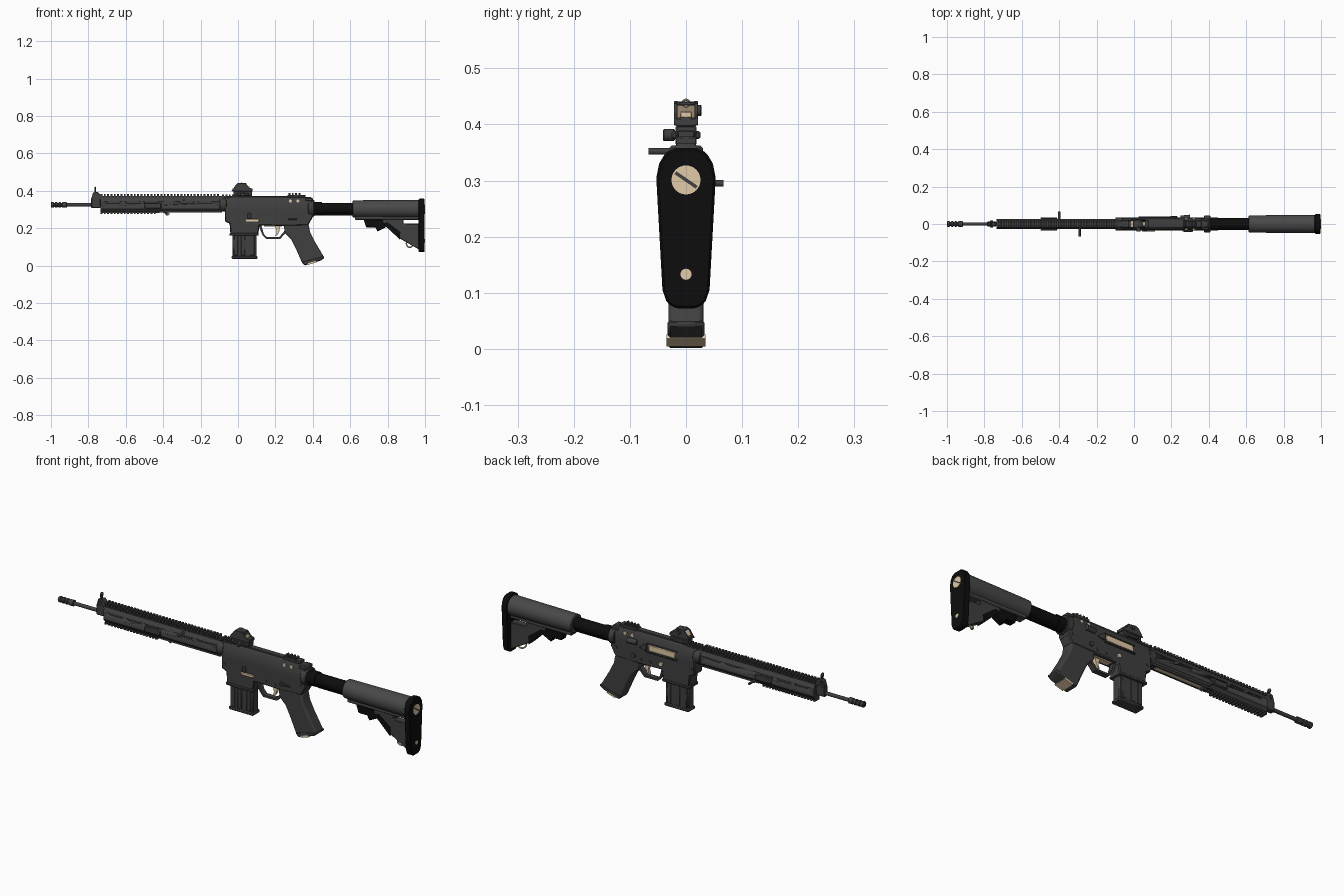
import bpy, bmesh, math
from mathutils import Vector


def material(name, c):
    m = bpy.data.materials.new(name)
    m.diffuse_color = (*c, 1)
    return m


GREY = material("gunmetal grey", (0.050, 0.050, 0.052))
MID = material("stock grey", (0.066, 0.066, 0.068))
BLACK = material("matte black", (0.004, 0.004, 0.004))
TAN = material("pale brass", (0.76, 0.59, 0.39))


def finish(bm, name, mat, bevel=0, seg=1):
    bmesh.ops.recalc_face_normals(bm, faces=bm.faces)
    me = bpy.data.meshes.new(name)
    bm.to_mesh(me)
    bm.free()
    me.materials.append(mat)
    ob = bpy.data.objects.new(name, me)
    bpy.context.collection.objects.link(ob)
    if bevel:
        b = ob.modifiers.new("bevel", 'BEVEL')
        b.width, b.segments, b.limit_method = bevel, seg, 'ANGLE'
    return ob


def prism(name, pts, lo, hi, mat, axis='y', bevel=0, seg=1):
    """Extrude an (x,z) outline along y, or a (y,z) outline along x."""
    bm = bmesh.new()
    at = (lambda a, b, t: (a, t, b)) if axis == 'y' else (lambda a, b, t: (t, a, b))
    A = [bm.verts.new(at(a, b, lo)) for a, b in pts]
    B = [bm.verts.new(at(a, b, hi)) for a, b in pts]
    bm.faces.new(A)
    bm.faces.new(B[::-1])
    for i in range(len(pts)):
        j = (i + 1) % len(pts)
        bm.faces.new((A[i], B[i], B[j], A[j]))
    return finish(bm, name, mat, bevel, seg)


def mirrored(half):
    return half + [(-y, z) for y, z in reversed(half)]


def boxes(name, dims, mat, bevel=0):
    """Boxes given as (x0, x1, y0, y1, z0, z1), in one object."""
    bm = bmesh.new()
    for x0, x1, y0, y1, z0, z1 in dims:
        vs = bmesh.ops.create_cube(bm, size=1)['verts']
        for v in vs:
            v.co = ((x0 + x1) / 2 + v.co.x * (x1 - x0), (y0 + y1) / 2 + v.co.y * (y1 - y0),
                    (z0 + z1) / 2 + v.co.z * (z1 - z0))
    return finish(bm, name, mat, bevel)


def cyl(name, p, q, r, mat, n=20, r2=None, bevel=0):
    p, q = Vector(p), Vector(q)
    bm = bmesh.new()
    bmesh.ops.create_cone(bm, cap_ends=True, segments=n, radius1=r, radius2=r if r2 is None else r2,
                          depth=(q - p).length)
    rot = Vector((0, 0, 1)).rotation_difference(q - p).to_matrix()
    for v in bm.verts:
        v.co = rot @ v.co + (p + q) / 2
    return finish(bm, name, mat, bevel)


def ring(name, loc, R, r, mat, rot=(math.pi / 2, 0, 0)):
    bpy.ops.mesh.primitive_torus_add(location=loc, rotation=rot, major_radius=R, minor_radius=r,
                                     major_segments=20, minor_segments=8)
    ob = bpy.context.object
    ob.name = name
    ob.data.materials.append(mat)


def teeth(x0, x1, pitch, w, z0, z1):
    n = int((x1 - x0) / pitch)
    return [(x0 + i * pitch, x0 + i * pitch + pitch * 0.55, -w, w, z0, z1) for i in range(n)]


# Barrel and muzzle device
ZB = 0.325
cyl("barrel", (-0.93, 0, ZB), (-0.08, 0, ZB), 0.009, GREY)
cyl("muzzle_core", (-0.998, 0, ZB), (-0.915, 0, ZB), 0.011, GREY)
for i, (a, b) in enumerate([(-1.0, -0.985), (-0.978, -0.966), (-0.959, -0.947), (-0.940, -0.915)]):
    cyl(f"muzzle_ring_{i}", (a, 0, ZB), (b, 0, ZB), 0.015, GREY, bevel=0.002)
cyl("muzzle_bore", (-1.0, 0, ZB), (-0.9995, 0, ZB), 0.007, BLACK)

# Gas block and front sight
boxes("gas_block", [(-0.785, -0.735, -0.013, 0.013, 0.308, 0.362)], GREY, 0.004)
prism("front_sight_base", [(-0.785, 0.355), (-0.73, 0.355), (-0.735, 0.38), (-0.75, 0.395), (-0.775, 0.39)],
      -0.012, 0.012, GREY, bevel=0.002)
boxes("front_sight_post", [(-0.768, -0.758, -0.004, 0.004, 0.385, 0.412)], GREY)
ring("front_sight_ring", (-0.763, 0, 0.410), 0.010, 0.003, GREY, (0, math.pi / 2, 0))
cyl("front_sight_knob", (-0.763, -0.018, 0.375), (-0.763, 0.018, 0.375), 0.008, GREY)

# Handguard with pocketed slots
hand = prism("handguard", mirrored([(0.015, 0.288), (0.027, 0.303), (0.027, 0.343), (0.015, 0.362)]),
             -0.735, -0.085, GREY, 'x')
slots = []
for x in (-0.70, -0.60, -0.50, -0.31, -0.21):
    slots += [(x, x + 0.07, s * 0.028 - 0.006, s * 0.028 + 0.006, 0.333, 0.343) for s in (-1, 1)]
cutter = boxes("slot_cutter", slots, GREY)
cutter.hide_render = True
cutter.hide_viewport = False
cutter.display_type = 'WIRE'
bo = hand.modifiers.new("slots", 'BOOLEAN')
bo.object, bo.operation, bo.solver = cutter, 'DIFFERENCE', 'EXACT'
boxes("handguard_top_rail", [(-0.735, -0.085, -0.012, 0.012, 0.355, 0.373)]
      + teeth(-0.735, -0.085, 0.0178, 0.019, 0.369, 0.383), GREY)
boxes("handguard_lower_rail", [(-0.735, -0.42, -0.013, 0.013, 0.282, 0.295)]
      + teeth(-0.735, -0.42, 0.0178, 0.019, 0.275, 0.286), GREY)
boxes("handguard_side_clamps", [(-0.50, -0.41, s * 0.031 - 0.005, s * 0.031 + 0.005, 0.305, 0.335)
                                for s in (-1, 1)], GREY, 0.004)
boxes("handguard_inner_strip", [(-0.40, -0.12, -0.010, 0.010, 0.285, 0.290)], TAN)
boxes("handguard_bottom_ribs", [(-0.42, -0.085, s * 0.015 - 0.004, s * 0.015 + 0.004, 0.284, 0.300)
                                for s in (-1, 1)], GREY)
cyl("side_lever", (-0.29, -0.015, 0.352), (-0.29, -0.067, 0.352), 0.006, GREY)
cyl("latch_knob", (-0.40, 0.02, 0.295), (-0.40, 0.067, 0.295), 0.006, GREY)
cyl("sling_stud", (-0.40, 0, 0.292), (-0.375, 0, 0.274), 0.006, GREY)
ring("sling_stud_ring", (-0.378, 0, 0.278), 0.009, 0.002, TAN)

# Receivers
prism("upper_receiver", mirrored([(0.032, 0.245), (0.034, 0.30), (0.032, 0.335), (0.018, 0.366)]),
      -0.07, 0.395, GREY, 'x', 0.004)
cyl("barrel_nut", (-0.10, 0, ZB), (-0.06, 0, ZB), 0.036, GREY, 24, bevel=0.003)
prism("lower_receiver", [(-0.07, 0.285), (-0.07, 0.235), (-0.045, 0.225), (-0.04, 0.162), (0.107, 0.162),
                         (0.115, 0.215), (0.25, 0.212), (0.375, 0.215), (0.40, 0.26), (0.40, 0.285)],
      -0.033, 0.033, GREY, bevel=0.005)
cyl("receiver_rear_ring", (0.375, 0, 0.307), (0.408, 0, 0.307), 0.045, GREY, 24, bevel=0.003)
boxes("receiver_top_rail", [(-0.085, 0.36, -0.013, 0.013, 0.355, 0.373)]
      + teeth(-0.085, 0.02, 0.0178, 0.019, 0.367, 0.379), GREY)
boxes("magwell_rim", [(-0.045, 0.11, -0.036, 0.036, 0.160, 0.174)], GREY, 0.003)
boxes("bolt_carrier", [(0.035, 0.185, 0.030, 0.0375, 0.293, 0.325)], TAN, 0.003)
boxes("port_frame", [(0.025, 0.195, 0.030, 0.041, 0.284, 0.293), (0.025, 0.195, 0.030, 0.037, 0.325, 0.331)],
      GREY, 0.002)
prism("shell_deflector", [(0.195, 0.29), (0.235, 0.30), (0.195, 0.33)], 0.03, 0.043, GREY, bevel=0.003)
cyl("forward_assist", (0.30, 0.037, 0.318), (0.25, 0.032, 0.318), 0.013, GREY, 16)
boxes("charging_handle", [(0.36, 0.40, -0.03, 0.03, 0.345, 0.362)], GREY, 0.004)

# Receiver controls
boxes("bolt_catch", [(0.042, 0.112, -0.040, -0.032, 0.235, 0.249)], TAN, 0.002)
boxes("bolt_catch_paddle", [(0.05, 0.07, -0.041, -0.032, 0.25, 0.28)], GREY, 0.003)
boxes("selector_lever", [(0.265, 0.315, -0.043, -0.032, 0.243, 0.253)], GREY, 0.003)
cyl("selector_pivot", (0.27, -0.041, 0.248), (0.27, 0.041, 0.248), 0.011, GREY)
cyl("magazine_release", (0.115, 0.03, 0.245), (0.115, 0.041, 0.245), 0.010, TAN)
for i, (x, z, m) in enumerate([(-0.05, 0.262, GREY), (0.37, 0.262, GREY), (0.18, 0.235, GREY),
                               (0.23, 0.235, GREY)]):
    cyl(f"receiver_pin_{i}", (x, -0.036, z), (x, 0.036, z), 0.007, m, 14)

# Magazine
boxes("magazine", [(-0.03, 0.10, -0.024, 0.024, 0.045, 0.20)], GREY, 0.005)
boxes("magazine_ribs", [(x, x + 0.022, -0.027, 0.027, 0.055, 0.165) for x in (-0.022, 0.016, 0.066)], GREY, 0.002)
boxes("magazine_base", [(-0.034, 0.104, -0.028, 0.028, 0.036, 0.052)], GREY, 0.004)

# Trigger and guard
prism("trigger_guard", [(0.11, 0.215), (0.13, 0.165), (0.15, 0.142), (0.225, 0.142), (0.265, 0.185),
                        (0.255, 0.193), (0.22, 0.152), (0.154, 0.152), (0.138, 0.17), (0.125, 0.215)],
      -0.013, 0.013, GREY)
prism("trigger", [(0.19, 0.215), (0.225, 0.215), (0.222, 0.185), (0.212, 0.165), (0.200, 0.158),
                  (0.207, 0.18), (0.203, 0.197)], -0.008, 0.008, TAN)
boxes("trigger_plate", [(0.14, 0.235, -0.014, 0.014, 0.208, 0.2135)], TAN)

# Pistol grip
prism("pistol_grip", [(0.245, 0.22), (0.378, 0.22), (0.385, 0.18), (0.41, 0.13), (0.462, 0.042), (0.45, 0.034),
                      (0.36, 0.001), (0.345, 0.010), (0.305, 0.10), (0.285, 0.14), (0.25, 0.175)],
      -0.031, 0.031, GREY, bevel=0.014, seg=3)
prism("grip_base", [(0.345, 0.014), (0.355, 0.0), (0.445, 0.028), (0.464, 0.043), (0.458, 0.052), (0.342, 0.022)],
      -0.033, 0.033, GREY, bevel=0.005)
prism("grip_cap", [(0.375, 0.004), (0.42, 0.018), (0.417, 0.026), (0.372, 0.012)], -0.0345, 0.0345, TAN)

# Optic: mount, side shells, hood and lens
boxes("optic_mount", [(-0.025, 0.075, -0.019, 0.019, 0.372, 0.398), (-0.01, 0.06, -0.026, 0.026, 0.374, 0.388)],
      GREY, 0.003)
cyl("mount_knob", (0.025, -0.041, 0.381), (0.025, -0.02, 0.381), 0.011, GREY, 14, bevel=0.002)
for s in (-1, 1):
    prism(f"optic_side_{s}", [(-0.035, 0.398), (0.078, 0.398), (0.078, 0.410), (0.058, 0.418), (0.045, 0.437),
                              (0.005, 0.442), (-0.010, 0.434)],
          s * 0.018 - 0.003, s * 0.018 + 0.003, GREY, bevel=0.001)
boxes("optic_floor", [(-0.03, 0.078, -0.018, 0.018, 0.396, 0.412)], GREY, 0.002)
boxes("optic_hood", [(-0.005, 0.045, -0.018, 0.018, 0.434, 0.441)], GREY, 0.002)
prism("optic_lens", [(-0.020, 0.410), (-0.013, 0.410), (0.004, 0.437), (-0.003, 0.437)], -0.016, 0.016, TAN)
boxes("optic_emitter", [(0.045, 0.062, -0.011, 0.011, 0.411, 0.423)], TAN, 0.002)
ring("optic_loop", (0.02, 0, 0.438), 0.006, 0.002, TAN, (0, math.pi / 2, 0))
cyl("optic_knob", (0.025, 0.018, 0.425), (0.025, 0.028, 0.425), 0.010, GREY, 14, bevel=0.002)

# Folded rear sight
boxes("rear_sight", [(0.265, 0.36, -0.019, 0.019, 0.364, 0.378)] + teeth(0.27, 0.36, 0.018, 0.015, 0.376, 0.389),
      GREY, 0.002)
for x in (0.28, 0.32):
    cyl(f"rear_sight_pin_{x}", (x, -0.031, 0.345), (x, 0.031, 0.345), 0.008, TAN, 14)

# Buffer tube and stock
ZS = 0.305
cyl("buffer_tube", (0.40, 0, ZS), (0.64, 0, ZS), 0.031, BLACK, 24)
cyl("buffer_collar", (0.40, 0, ZS), (0.45, 0, ZS), 0.036, BLACK, 24)
boxes("buffer_spine", [(0.45, 0.64, -0.010, 0.010, 0.267, 0.285)], BLACK, 0.002)
cyl("stock_body", (0.612, 0, 0.303), (0.97, 0, 0.303), 0.046, MID, 28, r2=0.049, bevel=0.004)
boxes("stock_underside", [(0.625, 0.97, -0.022, 0.022, 0.245, 0.275)], MID, 0.004)
prism("stock_web", [(0.77, 0.252), (0.775, 0.222), (0.865, 0.145), (0.97, 0.085), (0.97, 0.224), (0.885, 0.224),
                    (0.885, 0.252)], -0.019, 0.019, GREY, bevel=0.003)
prism("stock_web_edge", [(0.775, 0.226), (0.865, 0.139), (0.868, 0.18), (0.80, 0.232)], -0.022, 0.022, BLACK)
prism("stock_lever", [(0.672, 0.245), (0.78, 0.245), (0.79, 0.205), (0.745, 0.182), (0.735, 0.205), (0.685, 0.205)],
      -0.018, 0.018, BLACK, bevel=0.003)
ring("stock_sling_ring", (0.918, 0, 0.118), 0.020, 0.004, TAN, (math.pi / 2, 0, 0.5))

# Butt pad and its fasteners
prism("butt_pad", mirrored([(0.018, 0.072), (0.034, 0.082), (0.042, 0.105), (0.053, 0.305), (0.048, 0.330),
                            (0.036, 0.350), (0.018, 0.358)]), 0.966, 0.998, BLACK, 'x', 0.004)
cyl("pad_disc", (0.99, 0, 0.301), (1.0, 0, 0.301), 0.026, TAN, 24)
slot = boxes("pad_disc_slot", [(0.999, 1.0005, -0.023, 0.023, -0.003, 0.003)], GREY)
slot.location.z, slot.rotation_euler.x = 0.301, -0.6
cyl("pad_screw", (0.99, 0, 0.133), (1.0, 0, 0.133), 0.010, TAN, 16)

# Smooth round surfaces, keep hard edges
for ob in bpy.data.objects:
    ob.select_set(ob.type == 'MESH')
bpy.context.view_layer.objects.active = hand
bpy.ops.object.shade_smooth_by_angle(angle=math.radians(32))
